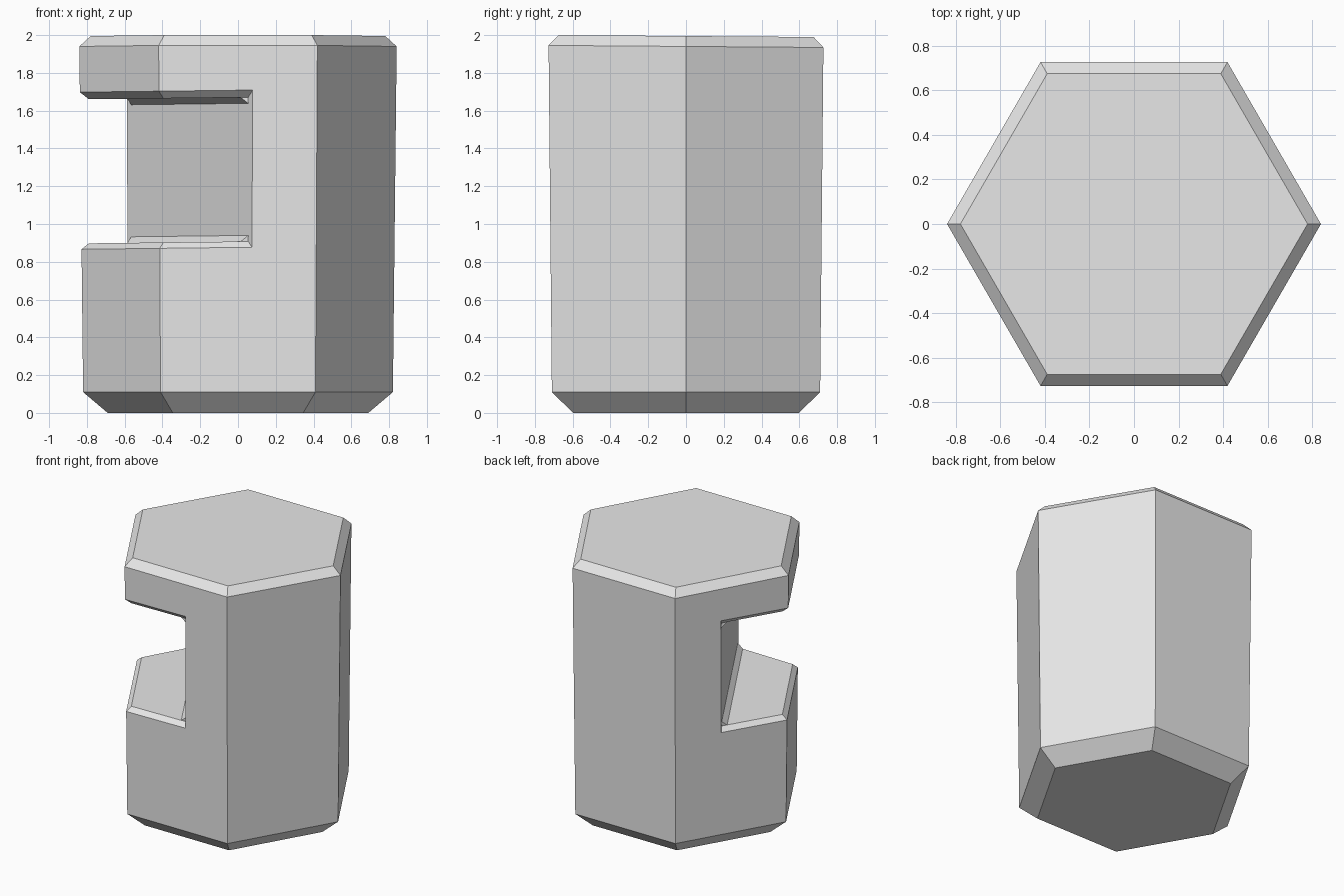
import bpy, bmesh
from math import cos, sin, radians
from mathutils import Vector

cube = bpy.data.objects.get("Cube")
if cube:
    bpy.data.objects.remove(cube, do_unlink=True)

grey = bpy.data.materials.new("plain_grey")
grey.use_nodes = True
grey.diffuse_color = (0.8, 0.8, 0.8, 1)
grey.node_tree.nodes["Principled BSDF"].inputs["Base Color"].default_value = (0.8, 0.8, 0.8, 1)

FACING = Vector((-cos(radians(30)), -sin(radians(30)), 0))   # way the notch opens
ALONG = Vector((sin(radians(30)), -cos(radians(30)), 0))     # along the notch wall
WALL, FLOOR, CEILING, TILT = 0.295, 0.907, 1.67, 0.012


def finish(name, bm):
    bmesh.ops.recalc_face_normals(bm, faces=bm.faces[:])
    mesh = bpy.data.meshes.new(name)
    bm.to_mesh(mesh)
    bm.free()
    mesh.materials.append(grey)
    obj = bpy.data.objects.new(name, mesh)
    bpy.context.collection.objects.link(obj)
    return obj


def hex_stack(rings, tilt_x=0.0):
    """Closed six-sided solid through (radius, height) rings."""
    bm = bmesh.new()
    loops = []
    for r, z in rings:
        loop = []
        for i in range(6):
            x, y = r * cos(radians(60 * i)), r * sin(radians(60 * i))
            loop.append(bm.verts.new((x, y, z + tilt_x * x)))
        loops.append(loop)
    for a, b in zip(loops, loops[1:]):
        for i in range(6):
            j = (i + 1) % 6
            bm.faces.new((a[i], a[j], b[j], b[i]))
    bm.faces.new(loops[0][::-1])
    bm.faces.new(loops[-1])
    return bm


# Hexagonal body with chamfered ends; the lid slopes a little to the back
bm = hex_stack([(0.69, 0), (0.82, 0.11), (0.84, 1.94), (0.78, 1.995)])
for v in bm.verts:
    if v.co.z > 1:
        v.co.z -= 0.0075 * v.co.y
body = finish("body", bm)

# Notch cutter: cupped ends leave chamfered rims on the floor and ceiling
bm = hex_stack([(0.79, FLOOR), (1.1, FLOOR - 0.25),
                (1.1, CEILING + 0.25), (0.79, CEILING)], TILT)
cut = bmesh.ops.bisect_plane(bm, geom=bm.verts[:] + bm.edges[:] + bm.faces[:],
                             plane_co=FACING * WALL, plane_no=FACING, clear_inner=True)
bmesh.ops.holes_fill(bm, edges=[e for e in bm.edges if e.is_boundary], sides=0)
cutter = finish("notch_cutter", bm)
cutter.hide_render = True

mod = body.modifiers.new("notch", "BOOLEAN")
mod.operation = "DIFFERENCE"
mod.solver = "EXACT"
mod.object = cutter
bpy.context.view_layer.objects.active = body
bpy.ops.object.modifier_apply(modifier=mod.name)
bpy.data.objects.remove(cutter, do_unlink=True)

# Sloped strips where the notch wall meets its floor and ceiling
for name, z, up in (("floor_strip", FLOOR, 1), ("ceiling_strip", CEILING, -1)):
    bm = bmesh.new()
    for side in (-1, 1):
        for d, h, s in ((0, 0.032, 0.62), (0.035, 0, 0.6), (-0.005, -0.005, 0.62)):
            p = FACING * (WALL + d) + ALONG * side * s
            p.z = z + up * h + TILT * p.x
            bm.verts.new(p)
    bmesh.ops.convex_hull(bm, input=bm.verts[:])
    finish(name, bm)
